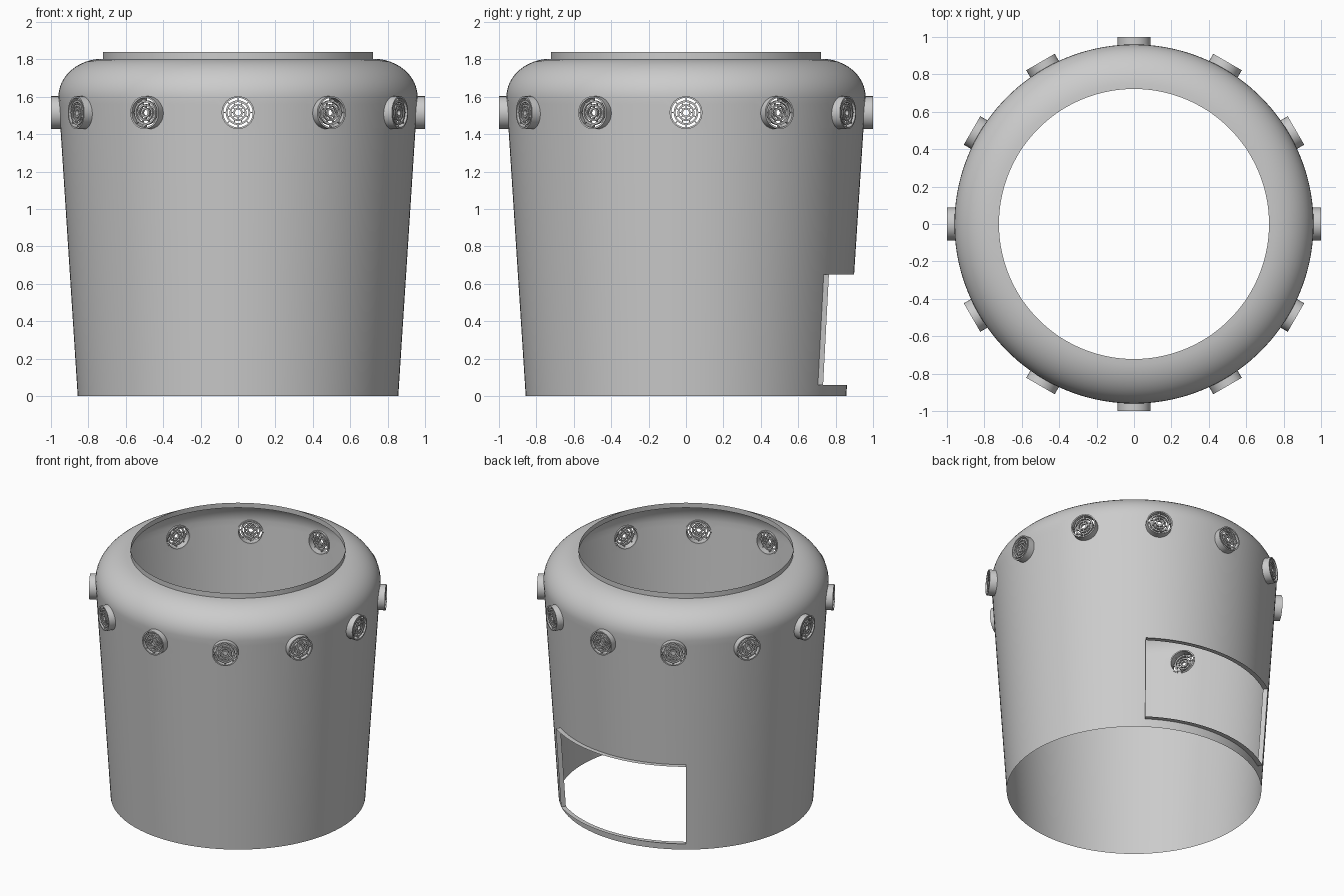
import bpy, bmesh
from math import sin, cos, pi, radians, hypot

if "Cube" in bpy.data.objects:
    bpy.data.objects.remove(bpy.data.objects["Cube"])

STEP = 2.5                       # degrees per wall column
N = int(360 / STEP)
VENT_Z, VENT_R = 1.515, 0.088


def finish(name, bm):
    bmesh.ops.recalc_face_normals(bm, faces=bm.faces)
    me = bpy.data.meshes.new(name)
    bm.to_mesh(me)
    bm.free()
    ob = bpy.data.objects.new(name, me)
    bpy.context.collection.objects.link(ob)
    bpy.ops.object.select_all(action='DESELECT')
    ob.select_set(True)
    bpy.context.view_layer.objects.active = ob
    bpy.ops.object.shade_smooth_by_angle(angle=radians(35))
    return ob


def wall_radius(z):
    return 0.857 + (0.96 - 0.857) * z / 1.6


def polar(r, deg, z):
    return (r * cos(radians(deg)), r * sin(radians(deg)), z)


# Wall: tapered sides, rounded shoulder, short upright lip
low = [0, 0.06, 0.65, 1.42, 1.465, 1.515, 1.56, 1.6]
profile = [(wall_radius(z), z) for z in low]
for i in range(1, 13):
    a = i / 12 * pi / 2
    profile.append((0.722 + 0.238 * cos(a), 1.6 + 0.203 * sin(a)))
profile.append((0.722, 1.84))

bm = bmesh.new()
grid = [[bm.verts.new(polar(r, c * STEP, z)) for c in range(N)] for r, z in profile]


def in_window(row, col):
    return row == 1 and 22 <= col < 50


def in_vent(row, col):
    return 3 <= row < 7 and (col + 3) % 12 < 6


for row in range(len(profile) - 1):
    for col in range(N):
        if not in_window(row, col) and not in_vent(row, col):
            c2 = (col + 1) % N
            bm.faces.new((grid[row][col], grid[row][c2], grid[row + 1][c2], grid[row + 1][col]))

# Round vent openings fitted into the square gaps of the wall
for k in range(12):
    mid = k * 12
    loop = ([(3, c) for c in range(-3, 3)] + [(r, 3) for r in range(3, 7)]
            + [(7, c) for c in range(3, -3, -1)] + [(r, -3) for r in range(7, 3, -1)])
    outer, inner = [], []
    for row, c in loop:
        u, v = radians(c * STEP) * 0.955, low[row] - VENT_Z
        s = 0.082 / hypot(u, v)
        z = VENT_Z + v * s
        deg = mid * STEP + u * s / 0.955 * 180 / pi
        outer.append(grid[row][(mid + c) % N])
        inner.append(bm.verts.new(polar(wall_radius(z), deg, z)))
    for i in range(len(loop)):
        j = (i + 1) % len(loop)
        bm.faces.new((outer[i], outer[j], inner[j], inner[i]))

# Thin flange standing out around the rear window
loop = [(1, c) for c in range(22, 51)] + [(2, c) for c in range(50, 21, -1)]
flange = [bm.verts.new(polar(profile[r][0] + 0.034, c * STEP, profile[r][1])) for r, c in loop]
for i in range(len(loop)):
    j = (i + 1) % len(loop)
    (r1, c1), (r2, c2) = loop[i], loop[j]
    bm.faces.new((grid[r1][c1], grid[r2][c2], flange[j], flange[i]))
loose = [v for v in bm.verts if not v.link_faces]
bmesh.ops.delete(bm, geom=loose, context='VERTS')
finish("bucket_wall", bm)


# Vent: round collar, concentric grille rings and spokes, axis along +x
def ring(bm, r0, r1, x0, x1, seg=32):
    section = [(r0, x0), (r1, x0), (r1, x1), (r0, x1)]
    vs = [[bm.verts.new((x, r * cos(2 * pi * i / seg), r * sin(2 * pi * i / seg)))
           for r, x in section] for i in range(seg)]
    for i in range(seg):
        a, b = vs[i], vs[(i + 1) % seg]
        for j in range(4):
            k = (j + 1) % 4
            bm.faces.new((a[j], a[k], b[k], b[j]))


def spoke(bm, ang, r0, r1, w=0.006):
    vs = []
    for x in (0.978, 0.992):
        for r, t in ((r0, -w / 2), (r1, -w / 2), (r1, w / 2), (r0, w / 2)):
            vs.append(bm.verts.new((x, r * cos(ang) - t * sin(ang), r * sin(ang) + t * cos(ang))))
    for f in ((0, 1, 2, 3), (4, 5, 6, 7), (0, 1, 5, 4), (1, 2, 6, 5), (2, 3, 7, 6), (3, 0, 4, 7)):
        bm.faces.new([vs[i] for i in f])


bm = bmesh.new()
ring(bm, 0.079, VENT_R, 0.945, 1.0)
radii = [(0.016, 0.026), (0.036, 0.045), (0.056, 0.066)]
for r0, r1 in radii:
    ring(bm, r0, r1, 0.976, 0.994)
for i in range(8):
    a = 2 * pi * i / 8
    spoke(bm, a, 0.025, 0.037)
    spoke(bm, a + pi / 8, 0.044, 0.057)
    spoke(bm, a, 0.065, 0.08)
vent = finish("vent", bm)
vent.location.z = VENT_Z
for k in range(1, 12):
    v = vent.copy()
    v.name = f"vent_{k}"
    v.rotation_euler.z = k * pi / 6
    bpy.context.collection.objects.link(v)
